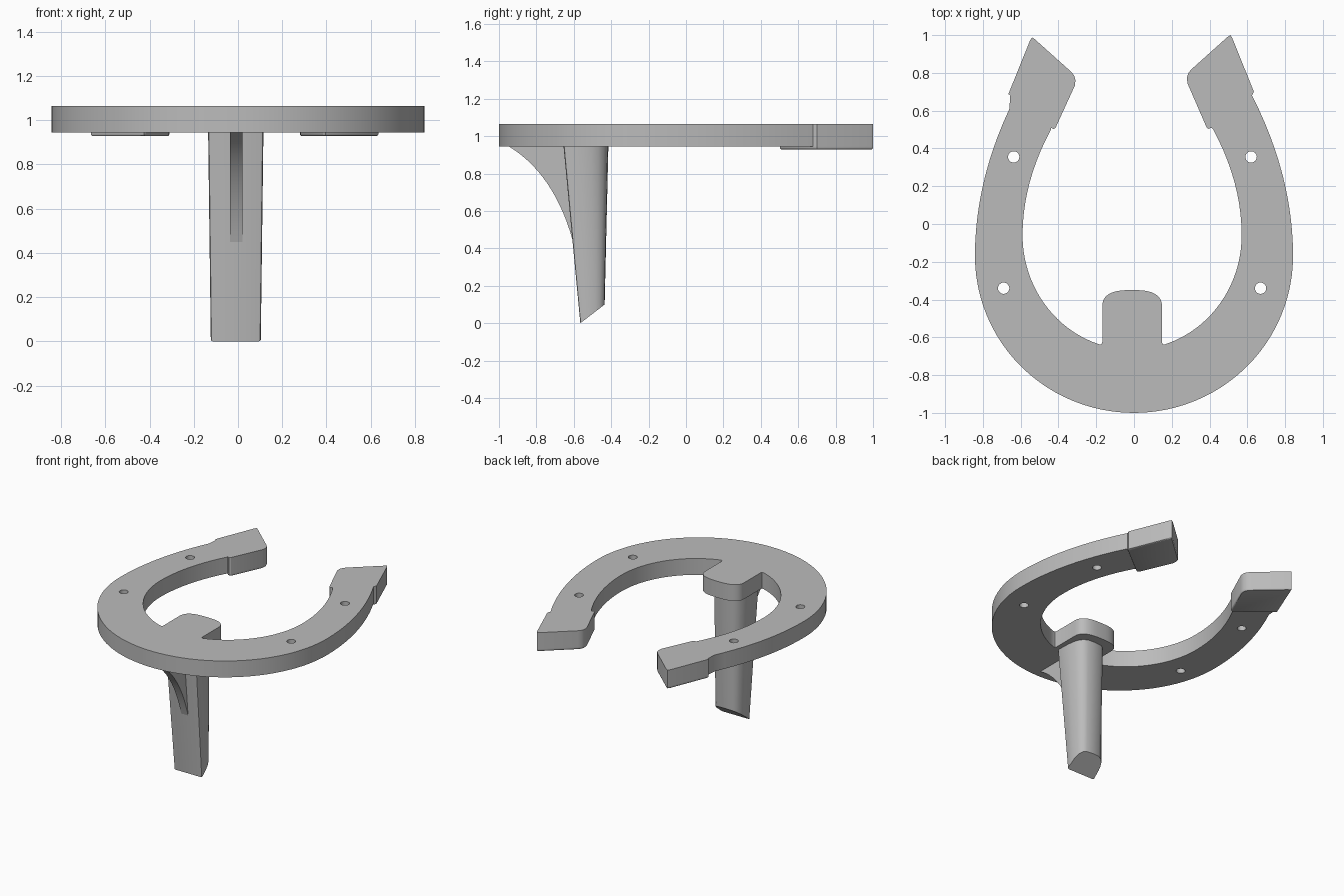
import bpy, bmesh
from math import sin, cos, pi, radians

cube = bpy.data.objects.get("Cube")
if cube:
    bpy.data.objects.remove(cube, do_unlink=True)

steel = bpy.data.materials.new("grey_steel")
steel.use_nodes = True
GREY = (0.5, 0.5, 0.5, 1)
steel.diffuse_color = GREY
steel.node_tree.nodes["Principled BSDF"].inputs["Base Color"].default_value = GREY

BOTTOM, TOP = 0.945, 1.065


def finish(obj, bevel=0):
    """Give the part its material, optional rounded edges and smooth shading."""
    obj.data.materials.clear()
    obj.data.materials.append(steel)
    bpy.ops.object.select_all(action="DESELECT")
    obj.select_set(True)
    bpy.context.view_layer.objects.active = obj
    if bevel:
        mod = obj.modifiers.new("soft_edges", "BEVEL")
        mod.width, mod.segments, mod.limit_method = bevel, 2, "ANGLE"
        mod.angle_limit = radians(50)
    bpy.ops.object.shade_smooth_by_angle(angle=radians(30))


def loft(name, rings, bevel=0):
    """Skin a solid through rings that have equal point counts."""
    bm = bmesh.new()
    loops = [[bm.verts.new(p) for p in ring] for ring in rings]
    n = len(loops[0])
    for a, b in zip(loops, loops[1:]):
        for i in range(n):
            j = (i + 1) % n
            bm.faces.new((a[i], a[j], b[j], b[i]))
    bm.faces.new(loops[0][::-1])
    bm.faces.new(loops[-1])
    bmesh.ops.recalc_face_normals(bm, faces=bm.faces)
    mesh = bpy.data.meshes.new(name)
    bm.to_mesh(mesh)
    bm.free()
    obj = bpy.data.objects.new(name, mesh)
    bpy.context.collection.objects.link(obj)
    finish(obj, bevel)
    return obj


def plate(name, outlines, z0, z1):
    """Extrude a filled outline; further outlines become holes."""
    curve = bpy.data.curves.new(name, "CURVE")
    curve.dimensions, curve.fill_mode = "2D", "BOTH"
    curve.extrude = (z1 - z0) / 2
    for pts in outlines:
        spline = curve.splines.new("POLY")
        spline.points.add(len(pts) - 1)
        for p, (x, y) in zip(spline.points, pts):
            p.co = (x, y, 0, 1)
        spline.use_cyclic_u = True
    temp = bpy.data.objects.new(name + "_outline", curve)
    bpy.context.collection.objects.link(temp)
    deps = bpy.context.evaluated_depsgraph_get()
    mesh = bpy.data.meshes.new_from_object(temp.evaluated_get(deps))
    bpy.data.objects.remove(temp, do_unlink=True)
    bm = bmesh.new()
    bm.from_mesh(mesh)
    bmesh.ops.remove_doubles(bm, verts=bm.verts, dist=0.0001)
    bmesh.ops.recalc_face_normals(bm, faces=bm.faces)
    bmesh.ops.translate(bm, verts=bm.verts, vec=(0, 0, (z0 + z1) / 2))
    bm.to_mesh(mesh)
    bm.free()
    mesh.name = name
    obj = bpy.data.objects.new(name, mesh)
    bpy.context.collection.objects.link(obj)
    finish(obj)


# Heel end on the left side, from outer notch round to inner notch
heel = [(0.625, 0.68), (0.635, 0.70), (0.52, 0.985), (0.51, 1.0), (0.495, 0.99),
        (0.305, 0.82), (0.288, 0.80), (0.28, 0.775), (0.283, 0.745),
        (0.385, 0.51), (0.395, 0.503), (0.41, 0.51)]

# Half outline, each point with its own mirror line
half = [(0.842 * sin(t), -0.17 - 0.83 * cos(t), 0)
        for t in (pi / 2 * i / 24 for i in range(25))]
half += [(0.842 - 0.3 * (0.85 * i / 12) ** 2, -0.17 + 0.85 * i / 12, 0)
         for i in range(1, 12)]
half += [(x, y, -0.015) for x, y in heel]
half += [(0.57 - 0.48 * (0.56 * i / 10) ** 2, -0.06 + 0.56 * i / 10, -0.01)
         for i in range(10, 0, -1)]
half += [(-0.01 + 0.58 * cos(t), -0.06 - 0.605 * sin(t), -0.01)
         for t in (1.265 * i / 20 for i in range(21))]
half += [(0.152, -0.637, -0.01), (0.148, -0.625, -0.01)]
# Rounded tab above the stake
half += [(-0.01 + 0.158 * cos(t) ** 0.7, -0.44 + 0.09 * sin(t) ** 0.8, -0.01)
         for t in (pi / 2 * i / 12 for i in range(12))]
half += [(-0.01, -0.35, -0.01)]
outline = [(x, y) for x, y, c in half]
outline += [(2 * c - x, y - (0.012 if y > 0.68 else 0))
            for x, y, c in half[-2:0:-1]]

holes = [[(hx + 0.03 * cos(2 * pi * i / 24), hy + 0.03 * sin(2 * pi * i / 24))
          for i in range(24)]
         for hx, hy in ((0.62, 0.355), (-0.637, 0.355), (0.67, -0.34), (-0.69, -0.34))]
plate("horseshoe_plate", [outline] + holes, BOTTOM, TOP)

# Raised pads under the heel ends, with softened lower rims
for side in ("left", "right"):
    pts = heel if side == "left" else [
        (-0.03 - x, y - (0.012 if y > 0.68 else 0)) for x, y in heel]
    cx = sum(p[0] for p in pts) / len(pts)
    cy = sum(p[1] for p in pts) / len(pts)
    rings = [[(cx + (x - cx) * s, cy + (y - cy) * s, z) for x, y in pts]
             for z, s in ((0.928, 0.96), (0.931, 0.985), (0.937, 1), (BOTTOM, 1))]
    loft(side + "_heel_pad", rings)

# Tapered stake: flat front, rounded back, slanted tip
section = [(0.90, 0), (0.97, 0.015), (1, 0.06), (0.97, 0.45), (0.93, 0.62),
           (0.84, 0.78), (0.68, 0.91), (0.45, 0.98), (0, 1)]
section += [(-u, v) for u, v in section[-2::-1]]


def stake_ring(w, y0, y1, z0, z1):
    return [(-0.01 + w * u, y0 + (y1 - y0) * v, z0 + (z1 - z0) * v)
            for u, v in section]


loft("stake", [stake_ring(0.113, -0.565, -0.435, 0, 0.10),
               stake_ring(0.125, -0.655, -0.415, BOTTOM + 0.003, BOTTOM + 0.003)])

# Curved brace between the stake front and the plate
brace = []
for i in range(15):
    t = i / 14
    brace.append(((1 - t) ** 2 * -0.95 + 2 * t * (1 - t) * -0.705 + t * t * -0.605,
                  (1 - t) ** 2 * 0.947 + 2 * t * (1 - t) * 0.80 + t * t * 0.44))
brace += [(-0.58, 0.44), (-0.58, 0.947)]
loft("brace", [[(x, y, z) for y, z in brace] for x in (-0.036, 0.02)])
